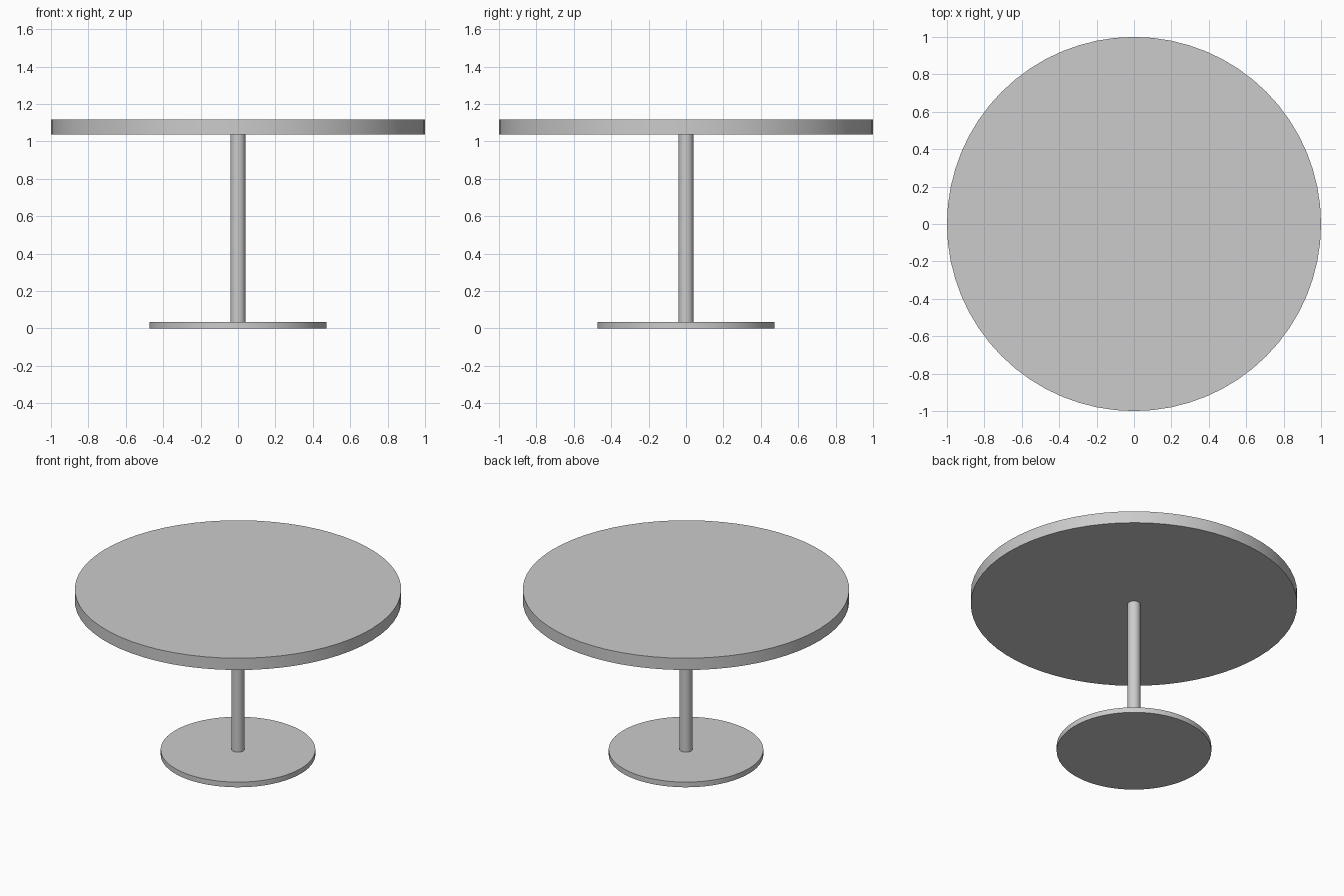
import bpy
import math

if "Cube" in bpy.data.objects:
    bpy.data.objects.remove(bpy.data.objects["Cube"])


def disc(name, radius, z0, z1, sides):
    """Upright cylinder between two heights, smooth with crisp rims."""
    bpy.ops.mesh.primitive_cylinder_add(
        vertices=sides, radius=radius, depth=z1 - z0, location=(0, 0, (z0 + z1) / 2))
    obj = bpy.context.object
    obj.name = name
    bpy.ops.object.shade_smooth_by_angle(angle=math.radians(30))
    return obj


# Round foot plate
disc("base_plate", 0.474, 0.0, 0.035, 64)

# Central column
disc("column", 0.04, 0.035, 1.038, 32)

# Round table top
disc("table_top", 1.0, 1.038, 1.118, 64)
